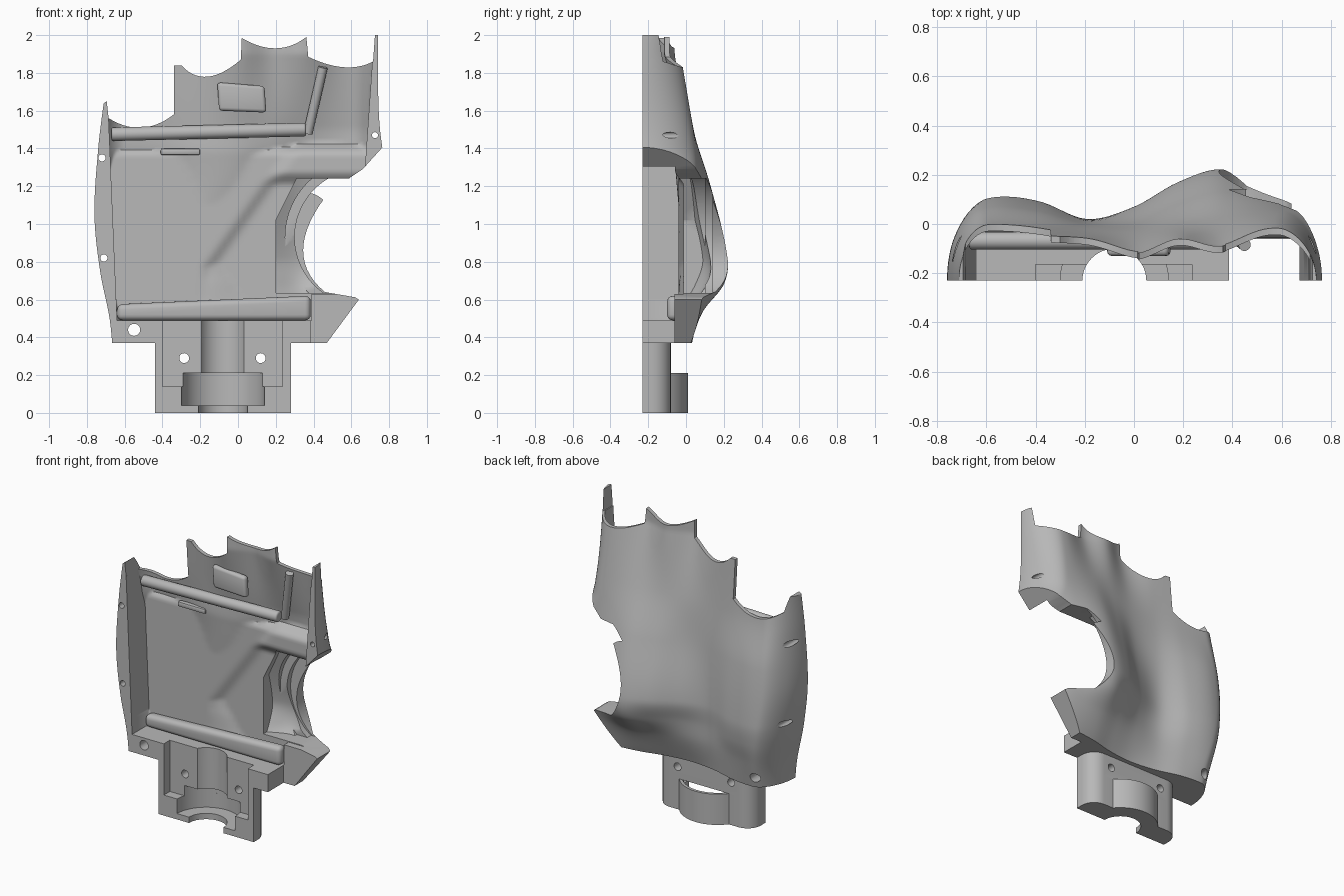
import bpy, bmesh, math
from mathutils import Vector

cube = bpy.data.objects.get("Cube")
if cube:
    bpy.data.objects.remove(cube)

grey = bpy.data.materials.new("plain grey")
grey.use_nodes = True
grey.diffuse_color = (0.48, 0.48, 0.48, 1)
grey.node_tree.nodes["Principled BSDF"].inputs["Base Color"].default_value = grey.diffuse_color


def finish(name, bm):
    bmesh.ops.recalc_face_normals(bm, faces=bm.faces)
    mesh = bpy.data.meshes.new(name)
    bm.to_mesh(mesh)
    bm.free()
    mesh.materials.append(grey)
    ob = bpy.data.objects.new(name, mesh)
    bpy.context.collection.objects.link(ob)
    return ob


def hermite(xs, ys, x):
    """Smooth curve through the points (xs, ys)."""
    x = min(max(x, xs[0]), xs[-1])
    i = next((k for k in range(len(xs) - 2) if x < xs[k + 1]), len(xs) - 2)

    def slope(k):
        a, b = max(k - 1, 0), min(k + 1, len(xs) - 1)
        return (ys[b] - ys[a]) / (xs[b] - xs[a])
    h = xs[i + 1] - xs[i]
    t = (x - xs[i]) / h
    return ((1 + 2 * t) * (1 - t) ** 2 * ys[i] + t * (1 - t) ** 2 * h * slope(i)
            + t * t * (3 - 2 * t) * ys[i + 1] + t * t * (t - 1) * h * slope(i + 1))


def loft(name, near, far):
    """Closed solid between two matching loops."""
    bm = bmesh.new()
    near, far = [[bm.verts.new(p) for p in loop] for loop in (near, far)]
    bm.faces.new(near)
    bm.faces.new(far[::-1])
    for i in range(len(near)):
        bm.faces.new((near[i - 1], far[i - 1], far[i], near[i]))
    return finish(name, bm)


def prism(name, points, y0, y1):
    return loft(name, *[[(x, y, z) for x, z in points] for y in (y0, y1)])


def box(name, x0, x1, y0, y1, z0, z1):
    return prism(name, [(x0, z0), (x1, z0), (x1, z1), (x0, z1)], y0, y1)


def rod(name, a, b, r, segments=48):
    a, b = Vector(a), Vector(b)
    turn = (b - a).to_track_quat("Z", "Y")
    ring = [turn @ Vector((r * math.cos(t), r * math.sin(t), 0))
            for t in (math.tau * i / segments for i in range(segments))]
    return loft(name, [a + p for p in ring], [b + p for p in ring])


def relief(name, left, right, depth, y0, z0, z1, rows=100, cols=90):
    """Solid between the plane y0 and the surface depth(x, z)."""
    bm = bmesh.new()
    near, far = [], []
    for j in range(rows + 1):
        z = z0 + (z1 - z0) * j / rows
        a, b = left(z), right(z)
        xs = [a + (b - a) * (0.5 - 0.5 * math.cos(math.pi * i / cols)) for i in range(cols + 1)]
        near.append([bm.verts.new((x, y0, z)) for x in xs])
        far.append([bm.verts.new((x, depth(x, z), z)) for x in xs])
    for layer in (near, far):
        for r, s in zip(layer, layer[1:]):
            for i in range(cols):
                bm.faces.new((r[i], r[i + 1], s[i + 1], s[i]))
    rims = [(near[0], far[0]), (near[-1], far[-1])]
    rims += [([r[k] for r in near], [r[k] for r in far]) for k in (0, -1)]
    for p, q in rims:
        for i in range(len(p) - 1):
            bm.faces.new((p[i], p[i + 1], q[i + 1], q[i]))
    return finish(name, bm)


def apply(ob, mod):
    bpy.ops.object.select_all(action="DESELECT")
    bpy.context.view_layer.objects.active = ob
    ob.select_set(True)
    bpy.ops.object.modifier_apply(modifier=mod.name)


def bevel(ob, width, segments):
    mod = ob.modifiers.new("Bevel", "BEVEL")
    mod.width, mod.segments = width, segments
    apply(ob, mod)


def combine(ob, other, operation="DIFFERENCE"):
    mod = ob.modifiers.new("Boolean", "BOOLEAN")
    mod.object, mod.operation, mod.solver = other, operation, "EXACT"
    apply(ob, mod)
    bpy.data.objects.remove(other)


def dip(a, m, b, n=14):
    """Curved edge from a to b through m."""
    c = [2 * m[k] - (a[k] + b[k]) / 2 for k in (0, 1)]
    return [tuple((1 - t) ** 2 * a[k] + 2 * t * (1 - t) * c[k] + t * t * b[k] for k in (0, 1))
            for t in (i / n for i in range(n + 1))]


# Back of the hand: heights in hundredths, on a coarse net of x and z
NET_X = [-.72, -.55, -.38, -.19, 0, .18, .35, .55, .76]
NET_Z = [.37, .54, .68, .82, 1.2, 1.5, 1.9]
NET = [[-1, 3, 2, -3, -5, -3, 1, 3, 2],
       [4, 7, 5, 0, 1, 5, 9, 8, 4],
       [6, 10, 8, 1, 4, 13, 20, 14, 6],
       [7, 11, 9, 2, 7, 17, 22, 17, 8],
       [4, 7, 5, 0, 1, 8, 13, 10, 3],
       [0, 0, -1, -3, -3, 0, 3, 4, 2],
       [-4, -4, -5, -7, -12, -6, -9, -3, -5]]


def side_left(z):
    return hermite([.3, .5, .75, 1.05, 1.4, 1.65, 2.05], [-.66, -.68, -.73, -.76, -.74, -.71, -.66], z)


def side_right(z):
    return hermite([.3, 1.1, 1.4, 2.05], [.95, .9, .765, .74], z)


def rounding(d, r):
    d = min(max(d / r, 0), 1)
    return math.sqrt(1 - (1 - d) ** 2)


def outer(x, z):
    h = hermite(NET_Z, [hermite(NET_X, row, x) for row in NET], z) / 100
    edge = rounding(x - side_left(z), .14) * rounding(side_right(z) - x, .16)
    return -.225 + (h + .225) * edge


def smooth(a, b, v):
    t = min(max((v - a) / (b - a), 0), 1)
    return t * t * (3 - 2 * t)


def inner(x, z):
    # Flat palm floor, one step deeper beyond the diagonal, raised again above the thumb
    step = smooth(-.03, .06, x + .17 - .72 * max(z - .77, 0))
    floor = -.04 + step * (.028 - .045 * smooth(1.2, 1.28, z))
    upper = smooth(1.36, 1.52, z)
    return min(outer(x, z) - .045 + .018 * upper, floor + .2 * upper)


# Blank with the outline of the palm, its holes and the wrist recess
outline = [(-.9, .37), (.47, .37), (.64, .6), (.62, .612)]
outline += dip((.46, .64), (.345, .86), (.46, 1.14))
outline += [(.6, 1.25), (.66, 1.29), (.85, 1.5), (.85, 2), (.725, 2)]
outline += dip((.715, 1.86), (.56, 1.83), (.372, 1.885))
outline += dip((.362, 1.99), (.2, 1.93), (.02, 1.985))
outline += dip((.015, 1.87), (-.16, 1.78), (-.3, 1.84)) + [(-.338, 1.84)]
outline += dip((-.34, 1.58), (-.51, 1.51), (-.685, 1.56))
outline += [(-.695, 1.65), (-.71, 1.64), (-.73, 1.59), (-.9, 1.5)]
blank = prism("blank", outline, -.6, .6)
for x, z, r in ((-.55, .44, .032), (-.72, 1.35, .019), (-.71, .82, .019), (.725, 1.47, .016)):
    combine(blank, rod("rim_hole", (x, -.8, z), (x, .8, z), r, 24))
combine(blank, box("recess", -.4, .235, -.8, -.165, .2, .52))
combine(blank, rod("cord_channel", (-.08, -.231, .2), (-.08, -.231, .53), .13))
combine(blank, box("front_slot", -.2, .04, -.8, -.2, .2, .53))
combine(blank, box("fin_relief", .387, 1.1, -.8, -.06, .2, .66))

# Stepped thumb pocket
pocket_shape = [(.2, .635), (.2, 1.02), (.31, 1.24), (.93, 1.24), (.93, .635)]
for r, y in ((.41, .1), (.36, .14)):
    thumb_step = rod("thumb_step", (.66, -.8, .93), (.66, y, .93), r, 96)
    combine(thumb_step, prism("pocket_shape", pocket_shape, -.9, .6), "INTERSECT")
    combine(blank, thumb_step)
pocket = relief("thumb_pocket", lambda z: .15, lambda z: .97,
                lambda x, z: outer(x, z) - .09, -.5, .6, 1.3, 40, 40)
combine(pocket, prism("pocket_shape", pocket_shape, -.7, .6), "INTERSECT")

# Palm shell, hollowed from the front
shell = relief("palm_shell", side_left, side_right, outer, -.23, .3, 2.05)
combine(shell, blank, "INTERSECT")
cavity = relief("cavity", lambda z: -.64 - .045 * min((z - .49) / 1.07, 1), lambda z: .89,
                inner, -.5, .49, 2.1)
combine(cavity, box("fin_block", .39, 1, -.7, .6, .4, .63))
combine(cavity, prism("rim_block", [(.67, 1.27), (1, 1.27), (1, 2.2), (.735, 2.2)], -.7, .6))
combine(shell, cavity)
combine(shell, pocket)


# Wrist block in layers: rounded back corners, bearing seat, recess and back bulge
def arc(cx, cy, r, a, b, n=24):
    return [(cx + r * math.cos(a + (b - a) * i / n), cy + r * math.sin(a + (b - a) * i / n))
            for i in range(n + 1)]


def wrist_layer(name, z0, z1, bore, recessed, bulged):
    start = math.asin(.065 / bore) if recessed else 0
    loop = [(-.44, -.23)]
    if recessed:
        loop += [(-.4, -.23), (-.4, -.165)]
    loop += arc(-.08, -.23, bore, math.pi - start, start)
    if recessed:
        loop += [(.235, -.165), (.235, -.23)]
    loop += [(.28, -.23)] + arc(.18, -.18, .1, 0, math.pi / 2, 8)
    if bulged:
        a = math.asin(.15 / .24)
        loop += arc(-.08, -.23, .24, a, math.pi - a)
    loop += arc(-.34, -.18, .1, math.pi / 2, math.pi, 8)
    return loft(name, *[[(x, y, z) for x, y in loop] for z in (z0, z1)])


wrist = [wrist_layer("wrist_base", 0, .04, .13, False, True),
         wrist_layer("wrist_seat", .04, .14, .22, False, True),
         wrist_layer("wrist_seat_top", .14, .21, .22, True, True),
         wrist_layer("wrist_neck", .21, .42, .13, True, False)]
for x in (-.285, .12):
    combine(wrist[-1], rod("screw_hole", (x, -.5, .29), (x, .5, .29), .026, 24))

# Ribs and pads inside the palm
lip = prism("lower_lip", [(-.64, .49), (.385, .49), (.385, .62), (-.64, .575)], -.1, -.025)
bevel(lip, .03, 4)
bar = rod("cross_bar", (-.67, -.068, 1.475), (.36, -.068, 1.5), .036)
bevel(bar, .012, 3)
rib = rod("finger_rib", (.37, -.02, 1.48), (.45, -.085, 1.83), .025)
pad = prism("knuckle_pad", [(-.1, 1.6), (.15, 1.59), (.14, 1.73), (-.11, 1.75)], -.13, -.085)
bevel(pad, .018, 3)
ledge = box("palm_ledge", -.41, -.2, -.07, -.035, 1.365, 1.4)
bevel(ledge, .01, 2)

for ob in [shell, lip, bar, rib, pad, ledge] + wrist:
    bpy.ops.object.select_all(action="DESELECT")
    bpy.context.view_layer.objects.active = ob
    ob.select_set(True)
    bpy.ops.object.shade_smooth_by_angle(angle=math.radians(35))
